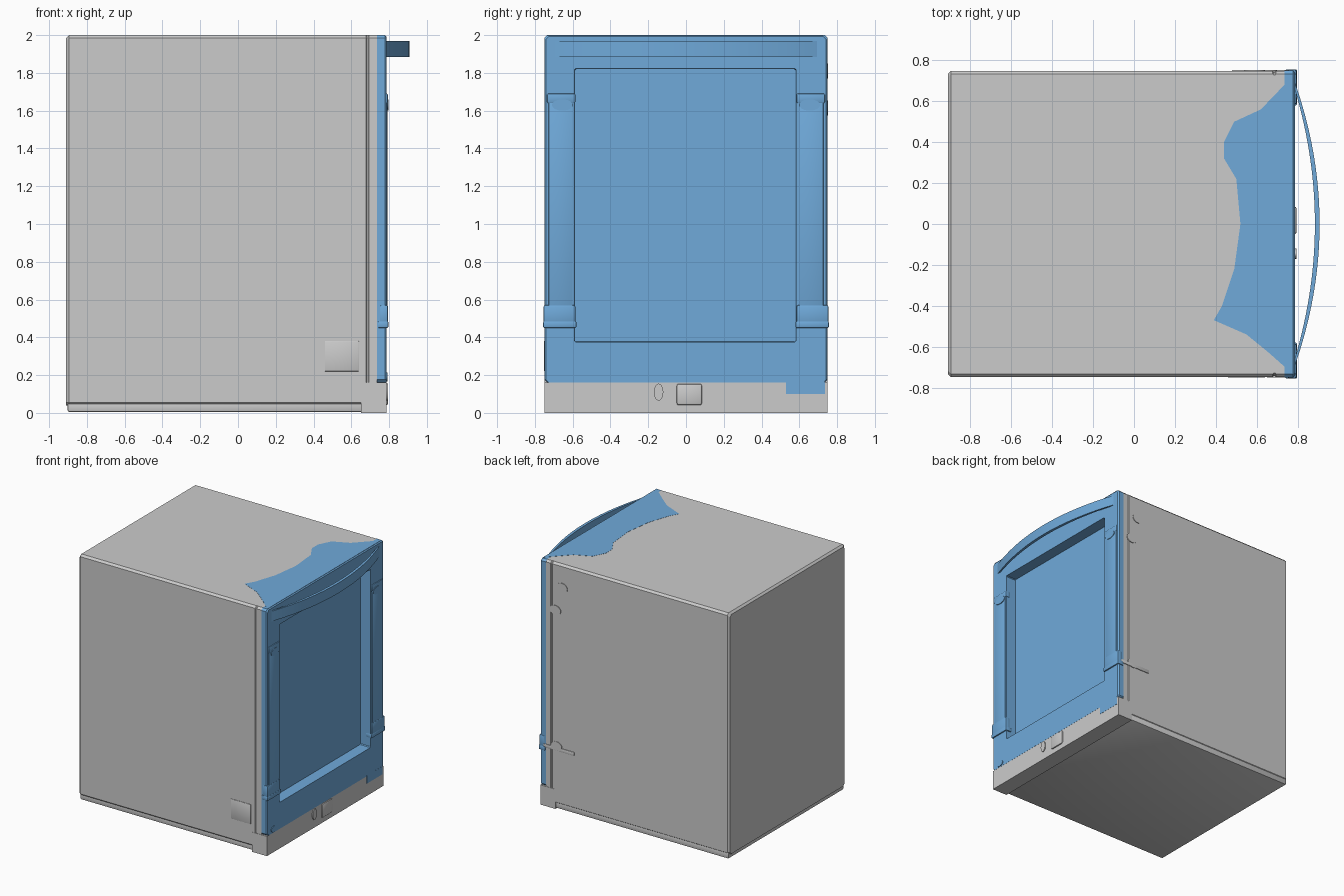
import bpy, bmesh
from math import cos, sin, pi

if "Cube" in bpy.data.objects:
    bpy.data.objects.remove(bpy.data.objects["Cube"])

blue = bpy.data.materials.new("door_blue")
blue.diffuse_color = (0.16, 0.40, 0.70, 1)
blue.use_nodes = True
blue.node_tree.nodes["Principled BSDF"].inputs["Base Color"].default_value = blue.diffuse_color


def finish(name, bm, mat=None, smooth=False, recalc=True):
    if recalc:
        bmesh.ops.recalc_face_normals(bm, faces=bm.faces)
    me = bpy.data.meshes.new(name)
    bm.to_mesh(me)
    bm.free()
    ob = bpy.data.objects.new(name, me)
    bpy.context.collection.objects.link(ob)
    if mat:
        me.materials.append(mat)
    if smooth:
        bpy.ops.object.select_all(action='DESELECT')
        ob.select_set(True)
        bpy.context.view_layer.objects.active = ob
        bpy.ops.object.shade_smooth_by_angle(angle=0.6)
    return ob


def lofted(name, loops, mat=None, back_cap=True):
    """Skin chamfered rectangles (x, y0, y1, z0, z1, chamfer) from back to front."""
    bm = bmesh.new()
    rings = []
    for x, y0, y1, z0, z1, c in loops:
        pts = [(y0 + c, z0), (y1 - c, z0), (y1, z0 + c), (y1, z1 - c),
               (y1 - c, z1), (y0 + c, z1), (y0, z1 - c), (y0, z0 + c)]
        rings.append([bm.verts.new((x, y, z)) for y, z in pts])
    for a, b in zip(rings, rings[1:]):
        for i in range(8):
            j = (i + 1) % 8
            bm.faces.new((a[i], a[j], b[j], b[i]))
    bm.faces.new(rings[-1])
    if back_cap:
        bm.faces.new(rings[0][::-1])
    return finish(name, bm, mat, recalc=False)


def box(name, x, y, z, mat=None, bevel=0.0):
    bm = bmesh.new()
    bmesh.ops.create_cube(bm, size=1)
    for v in bm.verts:
        v.co = [(r[0] + r[1]) / 2 + c * (r[1] - r[0]) for r, c in zip((x, y, z), v.co)]
    if bevel:
        bmesh.ops.bevel(bm, geom=bm.edges[:], offset=bevel, segments=2,
                        profile=0.5, affect='EDGES')
    return finish(name, bm, mat, smooth=bevel > 0)


def prism(name, pts, axis, lo, hi, mat=None):
    """Extrude a 2D outline along an axis (0 = x, 1 = y, 2 = z)."""
    bm = bmesh.new()

    def put(p, d):
        co = list(p)
        co.insert(axis, d)
        return bm.verts.new(co)
    a = [put(p, lo) for p in pts]
    b = [put(p, hi) for p in pts]
    bm.faces.new(a)
    bm.faces.new(b)
    for i in range(len(pts)):
        j = (i + 1) % len(pts)
        bm.faces.new((a[i], a[j], b[j], b[i]))
    return finish(name, bm, mat, smooth=True)


def ellipse(cx, cy, rx, ry, n=20):
    return [(cx + rx * cos(2 * pi * i / n), cy + ry * sin(2 * pi * i / n)) for i in range(n)]


# Cabinet with a shallow seam behind the door and an opening for the door pan
B, G, Z0, C = 0.748, 0.744, 0.04, 0.016
lofted("cabinet", [
    (-0.91, -B + .015, B - .015, Z0, 1.985, C),
    (-0.895, -B, B, Z0, 2.0, C),
    (0.678, -B, B, Z0, 2.0, C), (0.682, -G, G, Z0, 2.0, C),
    (0.69, -G, G, Z0, 2.0, C), (0.694, -B, B, Z0, 2.0, C),
    (0.735, -B, B, Z0, 2.0, C),
    (0.735, -0.61, 0.60, 0.36, 1.84, 0.005),
    (0.685, -0.61, 0.60, 0.36, 1.84, 0.005)])
box("cabinet_plinth", (-0.902, 0.66), (-0.738, 0.744), (0.006, 0.06), bevel=0.008)
box("front_base", (0.65, 0.785), (-0.75, 0.75), (0.0, 0.16))

# Door frame with recessed centre panel
lofted("door", [
    (0.735, -0.75, 0.75, 0.16, 2.0, C),
    (0.777, -0.75, 0.75, 0.16, 2.0, C),
    (0.786, -0.742, 0.742, 0.16, 1.992, C),
    (0.786, -0.59, 0.582, 0.375, 1.822, 0.006),
    (0.695, -0.588, 0.58, 0.377, 1.82, 0.006)], blue, back_cap=False)
box("door_lower_corner", (0.77, 0.7865), (0.53, 0.735), (0.10, 0.165), blue)

# Coloured area on the top, next to the door
prism("top_front_panel", [
    (0.778, 0.725), (0.62, 0.56), (0.49, 0.50), (0.44, 0.40), (0.44, 0.32), (0.50, 0.22),
    (0.52, 0.0), (0.49, -0.22), (0.43, -0.40), (0.39, -0.47), (0.55, -0.54),
    (0.66, -0.63), (0.778, -0.735)], 2, 1.99, 2.0012, blue)

# Bowed handle: outer and inner arcs, thinning towards the ends
N = 32
ys = [-0.71 + 1.42 * i / N for i in range(N + 1)]
outer = [(0.78 + 0.127 * (1 - (y / 0.71) ** 2), y) for y in ys]
inner = [(x - 0.01 - 0.013 * (1 - (y / 0.71) ** 2), y) for x, y in outer]
prism("door_handle", outer + inner[::-1], 2, 1.885, 1.968, blue)

# Posts, hinge clips and rivets on both sides of the door
for s, side in ((-1, "left"), (1, "right")):
    def span(a, b):
        return tuple(sorted((s * a, s * b)))
    box(side + "_door_post", (0.74, 0.791), span(0.60, 0.728), (0.45, 1.66), blue, 0.005)
    box(side + "_upper_clip", (0.75, 0.793), span(0.586, 0.735), (1.64, 1.69), blue, 0.006)
    prism(side + "_upper_rivet", ellipse(s * 0.655, 1.63, 0.055, 0.03), 0, 0.76, 0.796, blue)
    box(side + "_lower_clip", (0.75, 0.794), span(0.586, 0.754), (0.47, 0.57), blue, 0.008)
    box(side + "_lower_clip_bar", (0.74, 0.796), span(0.58, 0.756), (0.45, 0.485), blue, 0.006)

# Hinge clip arms and rivets on the far side wall
box("side_clip_arm", (0.48, 0.785), (0.73, 0.753), (0.475, 0.505), bevel=0.004)
for i, (x, z) in enumerate(((0.59, 1.81), (0.65, 1.615), (0.64, 0.51))):
    prism(f"side_rivet_{i}", ellipse(x, z, 0.05, 0.04), 1, 0.73, 0.753)

# Vent cover on the near side wall
box("side_vent_cover", (0.46, 0.64), (-0.751, -0.73), (0.22, 0.38), bevel=0.002)

# Latch and small buttons on the base
box("base_latch", (0.76, 0.795), (-0.05, 0.085), (0.04, 0.155), bevel=0.012)
prism("base_button", ellipse(-0.145, 0.11, 0.025, 0.045), 0, 0.76, 0.793)
prism("door_button", ellipse(-0.665, 0.19, 0.035, 0.025), 0, 0.76, 0.791, blue)
